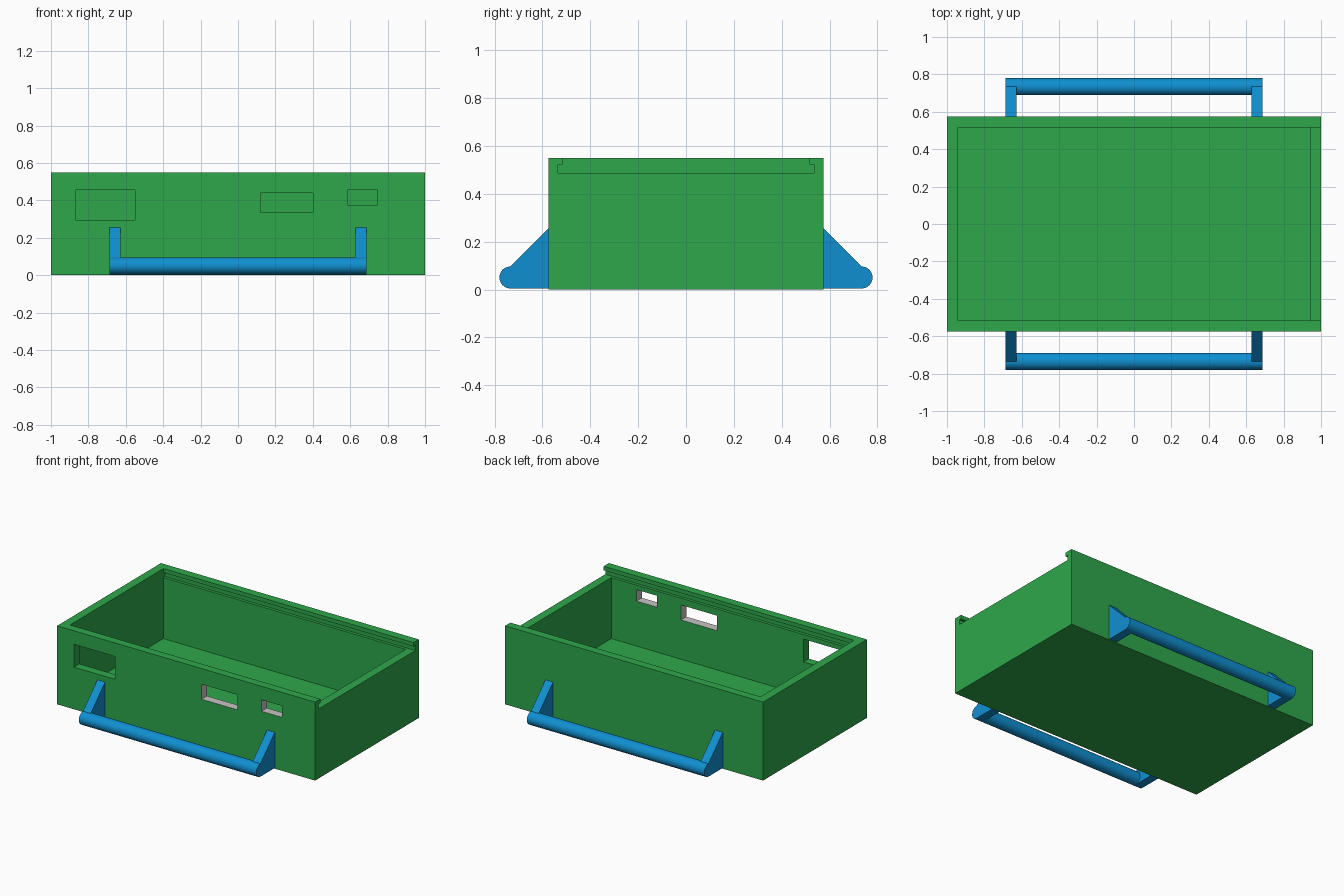
import bpy, bmesh, math
from mathutils import Matrix

if "Cube" in bpy.data.objects:
    bpy.data.objects.remove(bpy.data.objects["Cube"])


def material(name, color):
    m = bpy.data.materials.new(name)
    m.diffuse_color = (*color, 1)
    m.use_nodes = True
    m.node_tree.nodes["Principled BSDF"].inputs["Base Color"].default_value = m.diffuse_color
    return m


green = material("green plastic", (0.027, 0.39, 0.07))
grey = material("light grey edge", (0.58, 0.55, 0.55))
blue = material("blue plastic", (0.005, 0.275, 0.63))


def make(name, bm, mats, index=0):
    bmesh.ops.recalc_face_normals(bm, faces=bm.faces)
    for f in bm.faces:
        f.material_index = index
    me = bpy.data.meshes.new(name)
    bm.to_mesh(me)
    bm.free()
    for m in mats:
        me.materials.append(m)
    ob = bpy.data.objects.new(name, me)
    bpy.context.collection.objects.link(ob)
    return ob


def prism(name, yz, x0, x1, mats, index=0):
    """Extrude a y-z profile along x."""
    bm = bmesh.new()
    face = bm.faces.new([bm.verts.new((x0, y, z)) for y, z in yz])
    ext = bmesh.ops.extrude_face_region(bm, geom=[face])["geom"]
    bmesh.ops.translate(bm, vec=(x1 - x0, 0, 0),
                        verts=[v for v in ext if isinstance(v, bmesh.types.BMVert)])
    return make(name, bm, mats, index)


def block(name, x0, x1, y0, y1, z0, z1, index=0):
    return prism(name, [(y0, z0), (y1, z0), (y1, z1), (y0, z1)], x0, x1, (green, grey), index)


def cut(target, cutter):
    mod = target.modifiers.new("cut", 'BOOLEAN')
    mod.operation = 'DIFFERENCE'
    mod.solver = 'EXACT'
    mod.object = cutter
    bpy.context.view_layer.objects.active = target
    bpy.ops.object.modifier_apply(modifier=mod.name)
    bpy.data.objects.remove(cutter)


# Open box
box = block("box", -1, 1, -0.575, 0.575, 0, 0.55)
cut(box, block("cavity", -0.94, 0.94, -0.515, 0.515, 0.06, 0.7))

# Stepped channel for a sliding lid, open at the right end
lid = [(-0.535, 0.4875), (0.535, 0.4875), (0.535, 0.522), (0.517, 0.522),
       (0.517, 0.7), (-0.517, 0.7), (-0.517, 0.522), (-0.535, 0.522)]
cut(box, prism("lid_channel", lid, -0.94, 1.2, (green, grey)))

# Openings in the front wall: x range, z range, edge material
for x0, x1, z0, z1, index in [(-0.87, -0.55, 0.295, 0.455, 0),
                              (0.12, 0.40, 0.335, 0.44, 1),
                              (0.585, 0.745, 0.375, 0.455, 1)]:
    cut(box, block("opening", x0, x1, -0.7, -0.45, z0, z1, index))

# Handles on the front and back
for side, label in ((-1, "front"), (1, "back")):
    bm = bmesh.new()
    bmesh.ops.create_cone(bm, cap_ends=True, segments=48, radius1=0.0455, radius2=0.0455, depth=1.376,
                          matrix=Matrix.Translation((0, side * 0.734, 0.0505))
                          @ Matrix.Rotation(math.pi / 2, 4, 'Y'))
    bar = make(label + "_handle_bar", bm, (blue,))
    bpy.ops.object.select_all(action='DESELECT')
    bar.select_set(True)
    bpy.context.view_layer.objects.active = bar
    bpy.ops.object.shade_smooth_by_angle(angle=math.radians(30))
    # Sloped arms joining the bar to the wall
    arm = [(side * y, z) for y, z in ((0.575, 0.005), (0.734, 0.005), (0.734, 0.096), (0.575, 0.255))]
    for end, x in (("left", -0.688), ("right", 0.628)):
        prism(f"{label}_{end}_handle_arm", arm, x, x + 0.06, (blue,))
